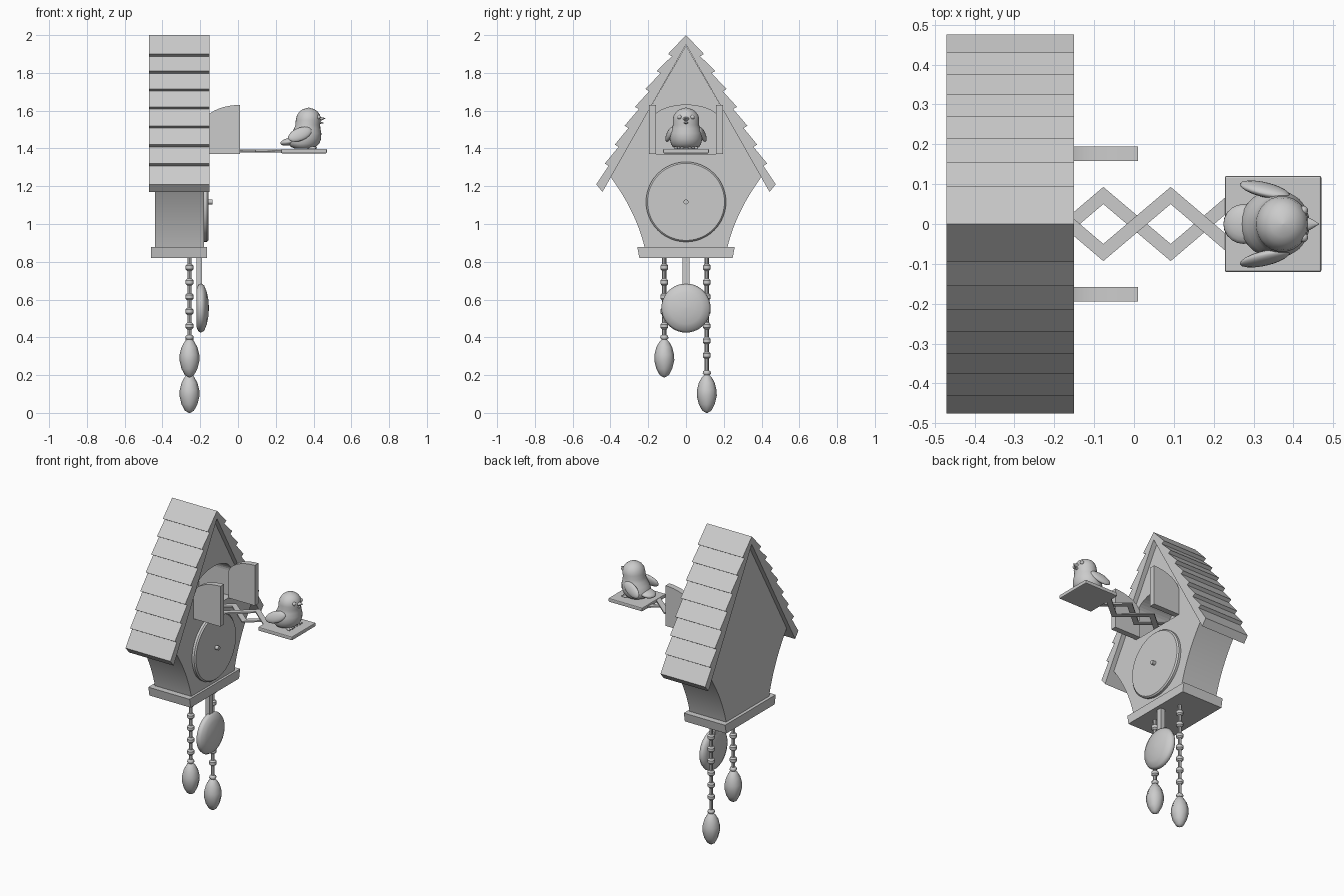
import bpy, bmesh, math
from mathutils import Matrix, Vector

if "Cube" in bpy.data.objects:
    bpy.data.objects.remove(bpy.data.objects["Cube"])


def build(name, verts, faces, smooth=None):
    me = bpy.data.meshes.new(name)
    me.from_pydata(verts, [], faces)
    bm = bmesh.new()
    bm.from_mesh(me)
    bmesh.ops.recalc_face_normals(bm, faces=bm.faces)
    bm.to_mesh(me)
    bm.free()
    ob = bpy.data.objects.new(name, me)
    bpy.context.collection.objects.link(ob)
    if smooth:
        bpy.ops.object.select_all(action='DESELECT')
        ob.select_set(True)
        bpy.context.view_layer.objects.active = ob
        bpy.ops.object.shade_smooth_by_angle(angle=math.radians(smooth))
    return ob


def prism(name, pts, a, b, axis, smooth=None):
    """Extrude a 2D outline from a to b along the axis (0=x, 1=y, 2=z)."""
    n = len(pts)
    verts = []
    for h in (a, b):
        for p in pts:
            v = list(p)
            v.insert(axis, h)
            verts.append(v)
    faces = [list(range(n)), list(range(n, 2 * n))]
    faces += [(i, (i + 1) % n, n + (i + 1) % n, n + i) for i in range(n)]
    return build(name, verts, faces, smooth)


def loft(name, rings, seg, smooth=40, turn=None):
    """Rings are (cx, rx, ry, z); turn is an optional placing matrix."""
    verts, faces = [], []
    for cx, rx, ry, z in rings:
        for k in range(seg):
            t = 2 * math.pi * k / seg
            v = Vector((cx + rx * math.cos(t), ry * math.sin(t), z))
            verts.append(turn @ v if turn else v)
    for i in range(len(rings) - 1):
        for k in range(seg):
            j = (k + 1) % seg
            faces.append((i * seg + k, i * seg + j, (i + 1) * seg + j, (i + 1) * seg + k))
    m = len(verts)
    faces += [list(range(seg)), list(range(m - seg, m))]
    return build(name, verts, faces, smooth)


def lathe(name, prof, loc, seg, along_x=False, smooth=40):
    turn = Matrix.Translation(loc)
    if along_x:
        turn = turn @ Matrix.Rotation(math.pi / 2, 4, 'Y')
    return loft(name, [(0, r, r, h) for r, h in prof], seg, smooth, turn)


def ellipsoid(name, loc, size, rot=(0, 0, 0), seg=20):
    turn = Matrix.Translation(loc)
    for ang, ax in zip(rot, 'XYZ'):
        turn = turn @ Matrix.Rotation(math.radians(ang), 4, ax)
    n = seg // 2
    rings = []
    for i in range(n + 1):
        t = math.pi * i / n
        s = max(math.sin(t), 0.01)
        rings.append((0, size[0] * s, size[1] * s, -size[2] * math.cos(t)))
    return loft(name, rings, seg, 60, turn)


def mirrored(half):
    """Half outline from the top centre down, closed across y = 0."""
    return half + [(-y, z) for y, z in reversed(half) if y > 0]


# House body with concave lower walls
wall = [(0.0, 1.945)]
for i in range(13):
    t = i / 12
    y = (1 - t) ** 2 * 0.40 + 2 * t * (1 - t) * 0.26 + t * t * 0.215
    z = (1 - t) ** 2 * 1.25 + 2 * t * (1 - t) * 1.06 + t * t * 0.86
    wall.append((y, z))
body = prism('house_body', mirrored(wall), -0.44, -0.18, 0, 30)

# Arched door opening
arch = [(0.19 * math.cos(math.pi * k / 24), 1.53 + 0.10 * math.sin(math.pi * k / 24)) for k in range(25)]
cutter = prism('opening_cutter', arch + [(-0.19, 1.37), (0.19, 1.37)], -0.41, -0.1, 0)
cutter.hide_render = True
cutter.hide_set(True)
cut = body.modifiers.new('opening', 'BOOLEAN')
cut.operation = 'DIFFERENCE'
cut.object = cutter
cut.solver = 'EXACT'

# Stepped shingle roof
corners = [(0.095, 1.90), (0.155, 1.81), (0.215, 1.715), (0.27, 1.62),
           (0.325, 1.52), (0.377, 1.42), (0.43, 1.32)]
outer = [(0.0, 2.0)]
for y, z in corners:
    outer += [(y, z), (y - 0.02, z - 0.012)]
outer += [(0.475, 1.21), (0.442, 1.17)]
inner = [(0.0, 1.95)]
roof_outline = ([(-y, z) for y, z in reversed(outer)] + outer[1:] + inner)
prism('shingle_roof', roof_outline, -0.47, -0.15, 0)

# Base board
prism('base_board', [(-0.258, 0.878), (-0.247, 0.82), (0.247, 0.82), (0.258, 0.878)], -0.46, -0.165, 0)

# Open doors and hinge side arcs
door = [(0.01, 1.37), (0.01, 1.63)]
door += [(0.01 - 0.19 * math.sin(math.pi / 2 * k / 10), 1.53 + 0.10 * math.cos(math.pi / 2 * k / 10)) for k in range(1, 11)]
door += [(-0.18, 1.37)]
for s, side in ((-1, 'left'), (1, 'right')):
    prism('door_' + side, door, s * 0.158, s * 0.195, 1, 30)

# Clock dial and hub pin
lathe('clock_dial', [(0.212, 0), (0.212, 0.018), (0.204, 0.026)], (-0.183, 0, 1.117), 48, True)
lathe('dial_pin', [(0.013, 0), (0.013, 0.03)], (-0.165, 0, 1.117), 16, True)

# Pendulum
prism('pendulum_rod', [(-0.22, -0.018), (-0.19, -0.018), (-0.19, 0.018), (-0.22, 0.018)], 0.53, 0.83, 2)
lathe('pendulum_bob', [(0.10, -0.033), (0.125, -0.022), (0.13, -0.008), (0.12, 0.008),
                       (0.085, 0.022), (0.045, 0.03), (0.004, 0.033)], (-0.187, 0, 0.555), 40, True, 60)

# Chains with beads and hanging weights
cone = [(0.004, 0), (0.024, 0.012), (0.042, 0.045), (0.053, 0.09), (0.052, 0.12),
        (0.042, 0.16), (0.025, 0.19), (0.014, 0.2), (0.022, 0.208), (0.02, 0.22), (0.01, 0.226)]
for side, y, low, beads in (('left', -0.115, 0.188, 5), ('right', 0.11, 0.0, 7)):
    lathe('weight_' + side, cone, (-0.257, y, low), 8, False, 60)
    lathe('chain_' + side, [(0.011, low + 0.2), (0.011, 0.83)], (-0.257, y, 0), 8)
    for i in range(beads):
        lathe('chain_bead_' + side, [(0.013, -0.018), (0.022, -0.009), (0.022, 0.009), (0.013, 0.018)],
              (-0.257, y, 0.77 - 0.0775 * i), 10)

# Scissor arm
for s, z in ((1, 1.378), (-1, 1.386)):
    mid = [(-0.33, 0), (-0.245, -0.0715 * s), (-0.077, 0.0715 * s), (0.092, -0.0715 * s), (0.26, 0.0715 * s)]
    strip = [(x, y + 0.0215) for x, y in mid] + [(x, y - 0.0215) for x, y in reversed(mid)]
    prism('scissor_bar', strip, z, z + 0.009, 2)

# Perch platform
plate = prism('perch_platform', [(0.228, -0.121), (0.47, -0.121), (0.47, 0.121), (0.228, 0.121)], 1.374, 1.398, 2)
bev = plate.modifiers.new('bevel', 'BEVEL')
bev.width = 0.005
bev.segments = 2

# Bird body and head: (z, back x, front x, half width)
shape = [(1.40, 0.30, 0.395, 0.055), (1.408, 0.28, 0.412, 0.07), (1.425, 0.265, 0.43, 0.08),
         (1.45, 0.268, 0.44, 0.086), (1.48, 0.283, 0.441, 0.083), (1.505, 0.297, 0.436, 0.074),
         (1.525, 0.304, 0.435, 0.069), (1.55, 0.306, 0.438, 0.07), (1.575, 0.312, 0.435, 0.065),
         (1.595, 0.325, 0.422, 0.05), (1.608, 0.343, 0.404, 0.032), (1.616, 0.372, 0.376, 0.002)]
loft('bird_body', [((a + b) / 2, (b - a) / 2, w, z) for z, a, b, w in shape], 28, 80)
ellipsoid('bird_tail', (0.275, 0, 1.437), (0.052, 0.05, 0.02), (0, -12, 0))

# Wings, eyes and feet
for s, side in ((-1, 'left'), (1, 'right')):
    ellipsoid('wing_' + side, (0.328, s * 0.086, 1.475), (0.068, 0.016, 0.035), (s * 14, -25, s * -8))
    ellipsoid('eye_' + side, (0.425, s * 0.034, 1.566), (0.012, 0.012, 0.012), seg=12)
    for a in (-25, 0, 25):
        ellipsoid('toe_' + side, (0.39, s * 0.038 + a * 0.0005, 1.403), (0.03, 0.008, 0.008), (0, 0, a), 10)

# Open beak
for name, z, tip, r in (('beak_upper', 1.555, 0.006, 0.02), ('beak_lower', 1.538, -0.006, 0.014)):
    turn = Matrix.Translation((0.42, 0, z)) @ Matrix.Rotation(math.radians(90 - tip * 1000), 4, 'Y')
    length = 0.044 if tip > 0 else 0.034
    loft(name, [(0, r * 0.6, r, 0), (0, r * 0.45, r * 0.75, length * 0.5), (0, 0.001, 0.001, length)], 12, 50, turn)
